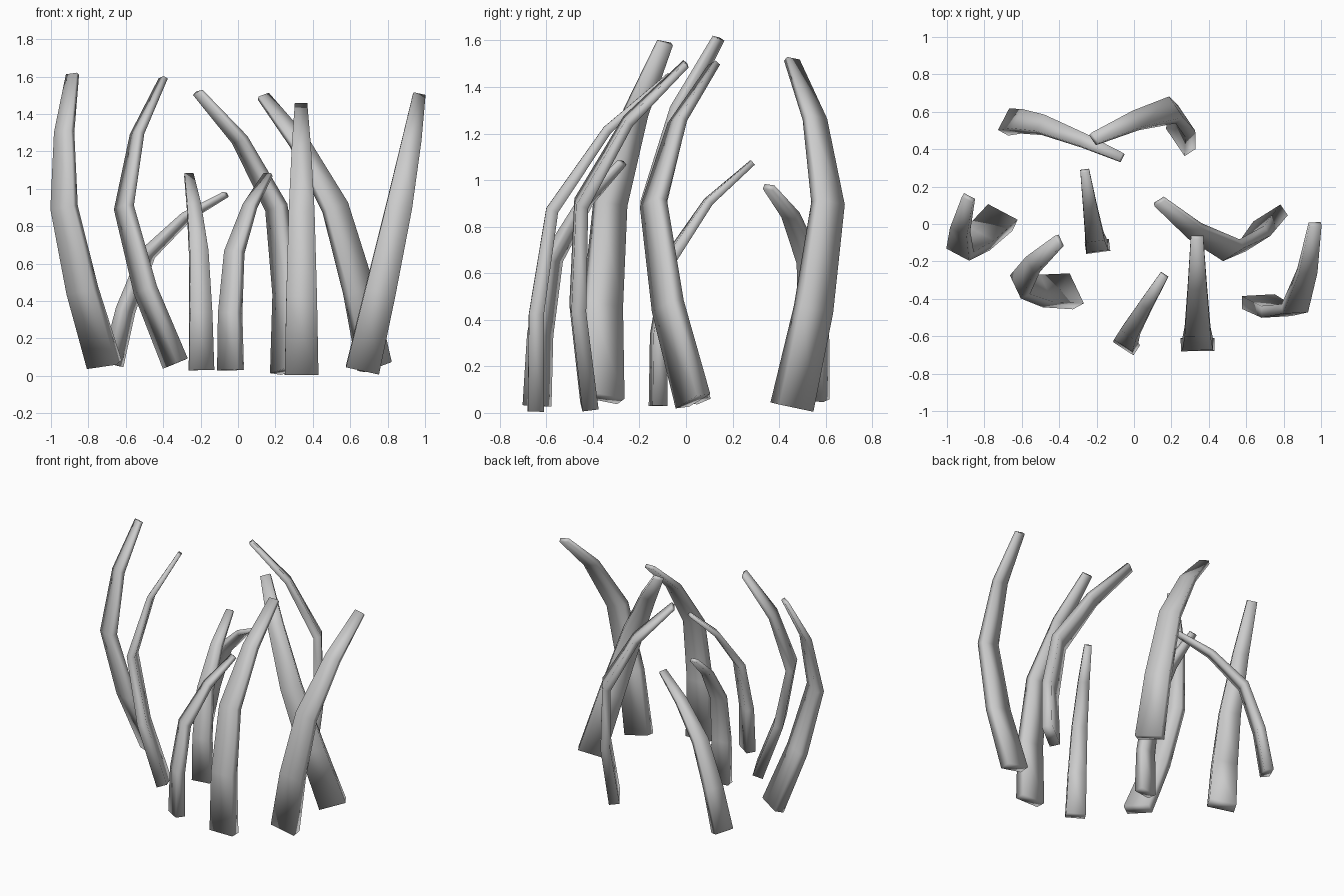
import bpy, bmesh
from mathutils import Vector

if "Cube" in bpy.data.objects:
    bpy.data.objects.remove(bpy.data.objects["Cube"])

# Shared curl: each ring centre = base + a*(tip-base) + b*(middle-base)
CURL = [(0, 0), (-0.07, 0.60), (0, 1), (0.456, 0.637), (1, 0)]
TAPER = [1.0, 0.91, 0.77, 0.57, 0.37]


def tentacle(name, base, mid, tip, width, depth):
    """Flattened four-sided tentacle that tapers along a bent path."""
    base, mid, tip = Vector(base), Vector(mid), Vector(tip)
    path = [base + a * (tip - base) + b * (mid - base) for a, b in CURL]
    side = (tip - base).cross(mid - base).normalized()
    bm = bmesh.new()
    rings = []
    for i, p in enumerate(path):
        before = (p - path[i - 1]).normalized() if i else Vector()
        after = (path[i + 1] - p).normalized() if i < 4 else Vector()
        front = side.cross((before + after).normalized())
        w, d = side * width * TAPER[i] / 2, front * depth * TAPER[i] / 2
        rings.append([bm.verts.new(p + sx * w + sy * d)
                      for sx, sy in ((-1, -1), (1, -1), (1, 1), (-1, 1))])
    for r0, r1 in zip(rings, rings[1:]):
        for k in range(4):
            n = (k + 1) % 4
            bm.faces.new((r0[k], r0[n], r1[n], r1[k]))
    bm.faces.new(rings[0][::-1])
    bm.faces.new(rings[-1])
    bmesh.ops.recalc_face_normals(bm, faces=bm.faces)
    for f in bm.faces:
        f.smooth = len(f.verts) == 4
    mesh = bpy.data.meshes.new(name)
    bm.to_mesh(mesh)
    bm.free()
    obj = bpy.data.objects.new(name, mesh)
    bpy.context.collection.objects.link(obj)


# Tall tentacles around the outside: base, middle, tip
tall = [
    ((-0.715, 0.035, 0.06), (-0.93, -0.14, 0.90), (-0.885, 0.14, 1.61)),
    ((-0.335, -0.36, 0.065), (-0.61, -0.325, 0.90), (-0.40, -0.09, 1.59)),
    ((0.34, -0.645, 0.005), (0.34, -0.575, 0.87), (0.337, -0.07, 1.45)),
    ((0.665, -0.415, 0.03), (0.86, -0.45, 0.90), (0.968, 0.0, 1.50)),
    ((0.73, 0.03, 0.05), (0.52, -0.14, 0.90), (0.135, 0.12, 1.495)),
    ((0.25, 0.455, 0.025), (0.205, 0.61, 0.90), (-0.215, 0.455, 1.515)),
]
for i, pts in enumerate(tall):
    tentacle(f"tall_tentacle_{i + 1}", *pts, 0.18, 0.07)

# Short tentacles between them
short = [
    ((-0.67, 0.545, 0.06), (-0.485, 0.53, 0.65), (-0.065, 0.355, 0.97)),
    ((-0.195, -0.12, 0.03), (-0.21, -0.07, 0.66), (-0.263, 0.285, 1.075)),
    ((-0.04, -0.64, 0.03), (-0.02, -0.575, 0.66), (0.16, -0.275, 1.075)),
]
for i, pts in enumerate(short):
    tentacle(f"short_tentacle_{i + 1}", *pts, 0.13, 0.064)
